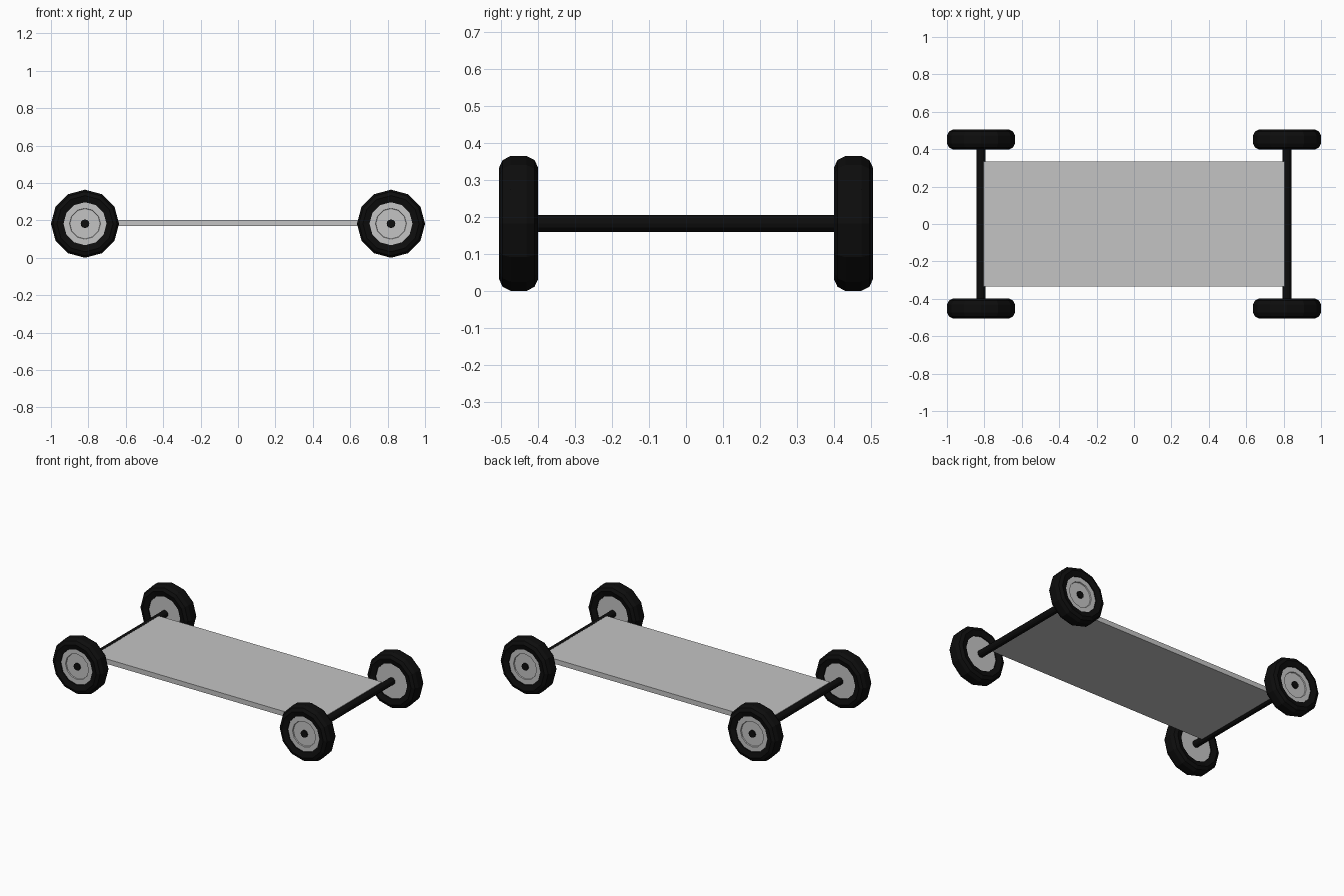
import bpy
import math
from mathutils import Matrix

cube = bpy.data.objects.get("Cube")
if cube:
    bpy.data.objects.remove(cube, do_unlink=True)


def material(name, value):
    m = bpy.data.materials.new(name)
    m.use_nodes = True
    colour = (value, value, value, 1)
    m.diffuse_color = colour
    m.node_tree.nodes["Principled BSDF"].inputs["Base Color"].default_value = colour
    return m


GREY = material("light grey", 0.55)
BLACK = material("tyre black", 0.004)

SIDES = 12
WHEEL_R = 0.182
AXLE_X, WHEEL_Y = 0.818, 0.452


def lathe(name, profile, location, mat, outward=1, closed=False):
    """Revolve (radius, offset) points round the y axis; cap the ends if open."""
    verts, faces = [], []
    for r, d in profile:
        for i in range(SIDES):
            a = 2 * math.pi * i / SIDES
            verts.append((r * math.sin(a), d * outward, r * math.cos(a)))
    n = len(profile)
    for k in range(n if closed else n - 1):
        for i in range(SIDES):
            j, m = (i + 1) % SIDES, (k + 1) % n
            faces.append((k * SIDES + i, k * SIDES + j, m * SIDES + j, m * SIDES + i))
    if not closed:
        faces.append(tuple(range(SIDES))[::-1])
        faces.append(tuple(range((n - 1) * SIDES, n * SIDES)))
    if outward > 0:
        faces = [f[::-1] for f in faces]
    mesh = bpy.data.meshes.new(name)
    mesh.from_pydata(verts, [], faces)
    mesh.materials.append(mat)
    ob = bpy.data.objects.new(name, mesh)
    ob.location = location
    bpy.context.collection.objects.link(ob)
    return ob


# Flat deck
bpy.ops.mesh.primitive_cube_add(size=1, location=(0, 0, 0.187))
deck = bpy.context.object
deck.name = "deck"
deck.data.transform(Matrix.Diagonal((1.608, 0.67, 0.032, 1)))
deck.data.materials.append(GREY)

# Rounded tyre section, and a hub with a stepped outer face
half = [(0.115, 0.043), (0.15, 0.053), (0.171, 0.043), (WHEEL_R, 0.022)]
tyre = half + [(r, -d) for r, d in reversed(half)]
hub = [(0.118, -0.036), (0.118, 0.037), (0.083, 0.037), (0.081, 0.03)]

for side, sx in (("left", 1), ("right", -1)):
    x = sx * AXLE_X
    # Axle runs through both hubs
    end = WHEEL_Y + 0.039
    lathe(side + "_axle", [(0.023, -end), (0.023, end)], (x, 0, WHEEL_R), BLACK)
    for place, sy in (("front", -1), ("back", 1)):
        centre = (x, sy * WHEEL_Y, WHEEL_R)
        lathe(f"{place}_{side}_tyre", tyre[::-1], centre, BLACK, sy, closed=True)
        lathe(f"{place}_{side}_hub", hub, centre, GREY, sy)
